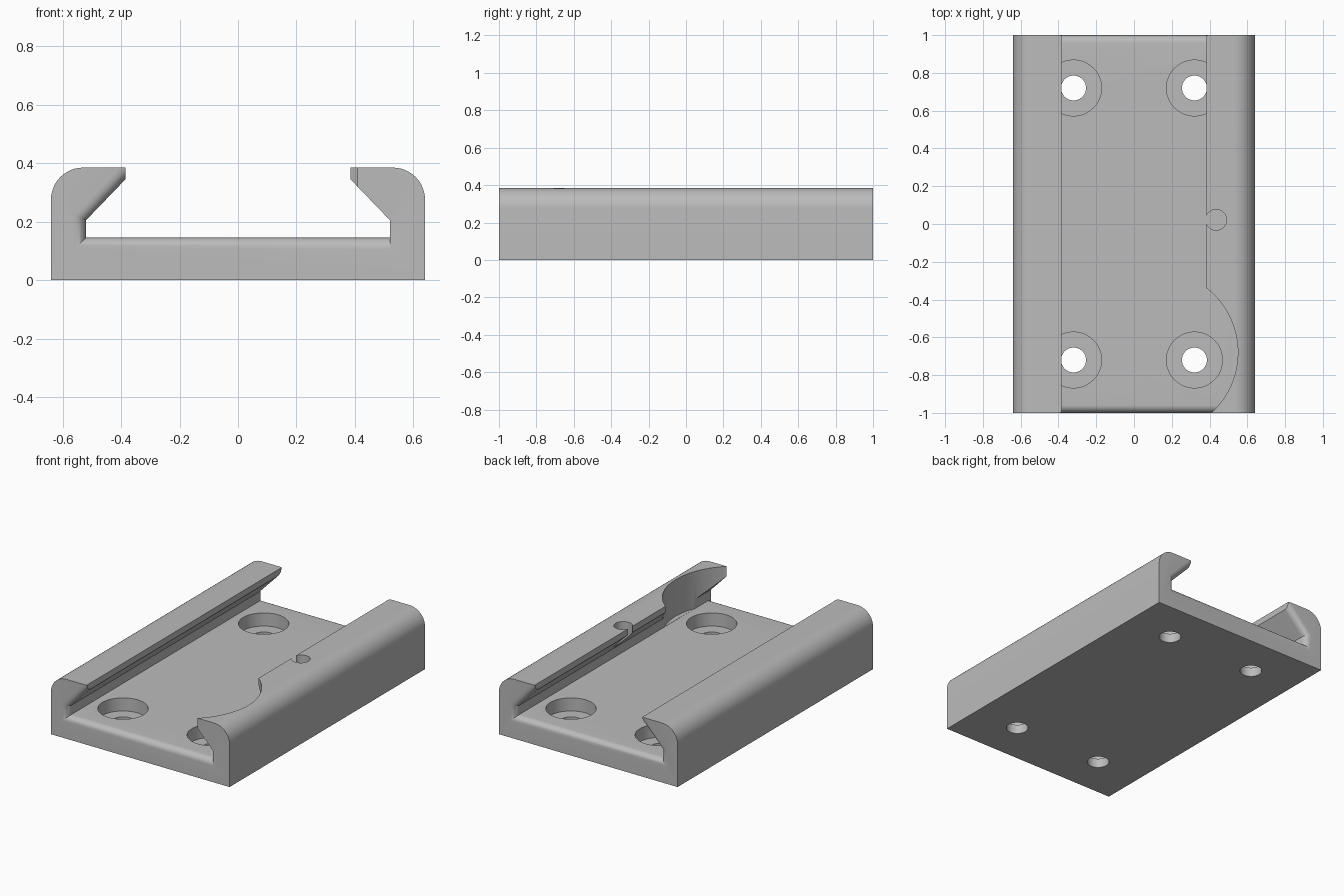
import bpy, bmesh, math

cube = bpy.data.objects.get("Cube")
if cube:
    bpy.data.objects.remove(cube, do_unlink=True)

grey = bpy.data.materials.new("mid grey")
grey.use_nodes = True
GREY = (0.5, 0.5, 0.5, 1)
grey.diffuse_color = GREY
grey.node_tree.nodes["Principled BSDF"].inputs["Base Color"].default_value = GREY

# Main dimensions
HALF_W, HALF_L, TOP = 0.64, 1.0, 0.385
FLOOR, WALL_X, LIP_X = 0.145, 0.52, 0.385
CORNER, FILLET = 0.11, 0.04
SLOPE_LOW, SLOPE_HIGH = 0.205, 0.345
STEPS = 8


def make_object(name, bm):
    bmesh.ops.recalc_face_normals(bm, faces=bm.faces)
    mesh = bpy.data.meshes.new(name)
    bm.to_mesh(mesh)
    bm.free()
    mesh.materials.append(grey)
    obj = bpy.data.objects.new(name, mesh)
    bpy.context.collection.objects.link(obj)
    return obj


def half_section(wall_d, floor_d):
    """Outline of the +x half, from outer foot to channel floor."""
    pts = [(HALF_W, 0)]
    for i in range(13):
        a = math.pi / 2 * i / 12
        pts.append((HALF_W - CORNER + CORNER * math.cos(a),
                    TOP - CORNER + CORNER * math.sin(a)))
    # sloped underside of the lip, moved into the lip by wall_d
    run, rise = WALL_X - LIP_X, SLOPE_HIGH - SLOPE_LOW
    shift = wall_d * math.hypot(run, rise) / run

    def slope_z(x):
        return SLOPE_LOW + (WALL_X - x) * rise / run + shift

    def slope_x(z):
        return WALL_X - (z - SLOPE_LOW - shift) * run / rise

    low_z = min(slope_z(LIP_X), TOP - 0.003)
    pts.append((max(LIP_X, slope_x(TOP)), TOP))
    pts.append((max(LIP_X, slope_x(low_z)), low_z))
    wall = WALL_X + wall_d
    pts += [(wall, slope_z(wall)), (wall, FLOOR - floor_d)]
    return pts


# Channel body: sections along y, opening out at the rounded ends
stations = []
for i in range(STEPS + 1):
    a = math.pi / 2 * i / STEPS
    stations.append((HALF_L - FILLET + FILLET * math.sin(a),
                     FILLET * (1 - math.cos(a))))
sections = [(-y, d, True) for y, d in reversed(stations)]
sections += [(y, d, False) for y, d in stations]

bm = bmesh.new()
rings = []
for y, d, at_front in sections:
    left = half_section(0 if at_front else d, d)
    right = [(-x, z) for x, z in reversed(half_section(d, d))]
    rings.append([bm.verts.new((x, y, z)) for x, z in left + right])
for a, b in zip(rings, rings[1:]):
    for i in range(len(a)):
        j = (i + 1) % len(a)
        bm.faces.new((a[i], a[j], b[j], b[i]))
bm.faces.new(rings[0])
bm.faces.new(rings[-1])
body = make_object("channel_plate", bm)


def cut_cylinder(name, x, y, radius, z0, z1, sides=48):
    bm = bmesh.new()
    bmesh.ops.create_cone(bm, cap_ends=True, segments=sides, radius1=radius,
                          radius2=radius, depth=z1 - z0)
    bmesh.ops.translate(bm, verts=bm.verts, vec=(x, y, (z0 + z1) / 2))
    cutter = make_object(name, bm)
    cutter.hide_render = True
    mod = body.modifiers.new(name, 'BOOLEAN')
    mod.operation, mod.solver, mod.object = 'DIFFERENCE', 'EXACT', cutter
    bpy.ops.object.modifier_apply(modifier=name)
    bpy.data.objects.remove(cutter, do_unlink=True)


bpy.ops.object.select_all(action='DESELECT')
body.select_set(True)
bpy.context.view_layer.objects.active = body

# Four stepped screw holes
for sx in (-1, 1):
    for sy in (-1, 1):
        cut_cylinder("counterbore", sx * 0.32, sy * 0.72, 0.148, 0.06, 0.17)
        cut_cylinder("screw_hole", sx * 0.32, sy * 0.72, 0.066, -0.1, 0.16)

# Thumb scallop and pin hole in the left lip
cut_cylinder("scallop", 0.117, -0.68, 0.433, FLOOR + 0.001, 0.6, 96)
cut_cylinder("pin_hole", 0.435, 0.022, 0.055, 0.18, 0.6)

bpy.ops.object.shade_smooth_by_angle(angle=math.radians(30))
